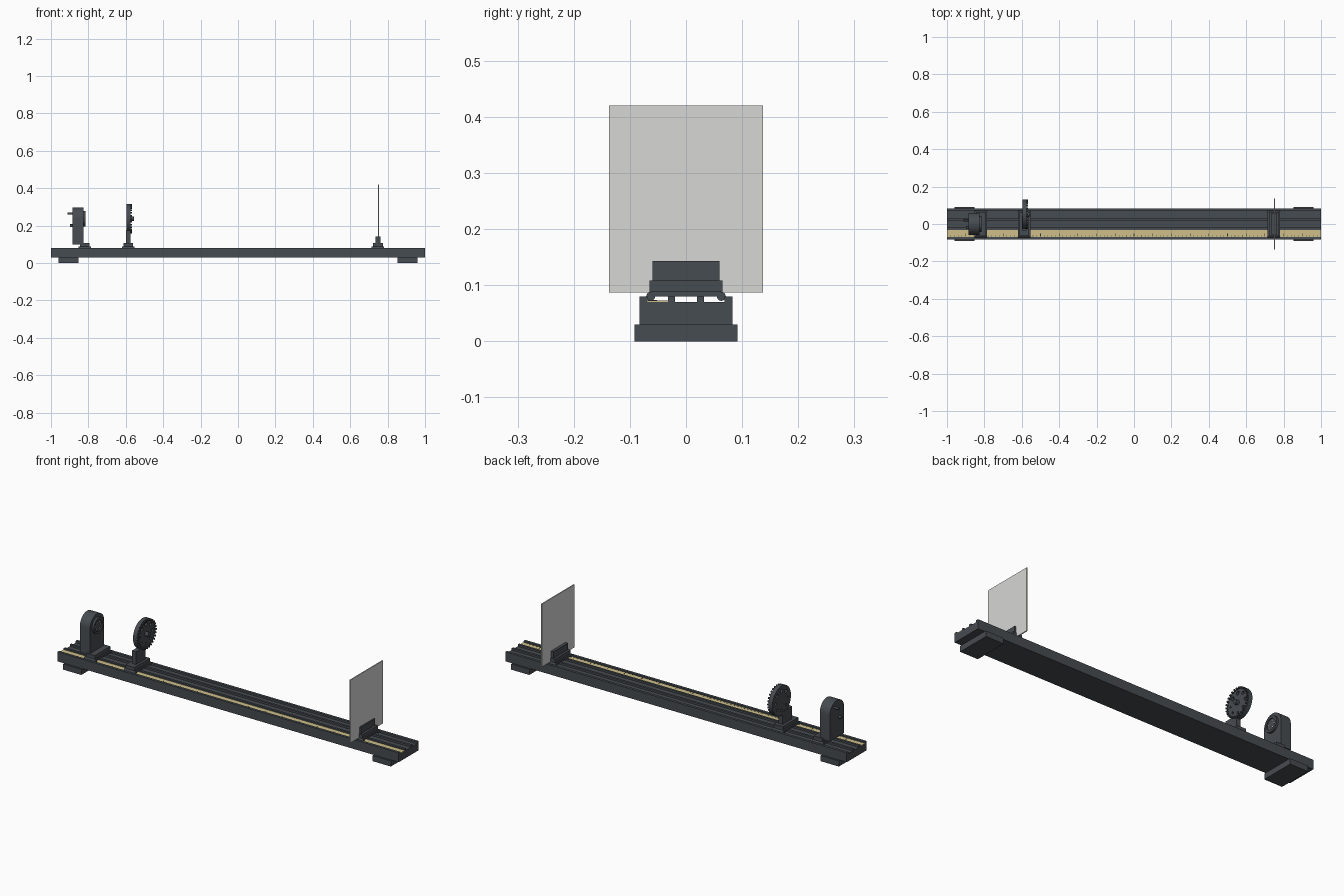
import bpy, bmesh, math
from mathutils import Matrix, Vector

old = bpy.data.objects.get("Cube")
if old:
    bpy.data.objects.remove(old)


def material(name, r, g, b):
    m = bpy.data.materials.new(name)
    m.use_nodes = True
    m.diffuse_color = (r, g, b, 1)
    bsdf = next(n for n in m.node_tree.nodes if n.type == 'BSDF_PRINCIPLED')
    bsdf.inputs["Base Color"].default_value = (r, g, b, 1)
    return m


DARK = material("anthracite", 0.062, 0.072, 0.082)
PALE = material("screen_white", 0.68, 0.69, 0.67)
TAPE = material("scale_yellow", 0.62, 0.52, 0.25)
INK = material("scale_ink", 0.03, 0.03, 0.025)
AXIS_Z = 0.237


def finish(name, bm, mat):
    bmesh.ops.recalc_face_normals(bm, faces=bm.faces)
    me = bpy.data.meshes.new(name)
    bm.to_mesh(me)
    bm.free()
    me.materials.append(mat)
    ob = bpy.data.objects.new(name, me)
    bpy.context.collection.objects.link(ob)
    return ob


def add_box(bm, x0, x1, y0, y1, z0, z1):
    centre = Vector((x0 + x1, y0 + y1, z0 + z1)) / 2
    m = Matrix.Translation(centre) @ Matrix.Diagonal((x1 - x0, y1 - y0, z1 - z0, 1))
    bmesh.ops.create_cube(bm, size=1, matrix=m)


def box(name, mat, *bounds):
    bm = bmesh.new()
    add_box(bm, *bounds)
    return finish(name, bm, mat)


def add_rod(bm, x0, x1, y, z, r, sides=32):
    # cylinder running along x
    m = Matrix.Translation(((x0 + x1) / 2, y, z)) @ Matrix.Rotation(math.pi / 2, 4, 'Y')
    bmesh.ops.create_cone(bm, cap_ends=True, segments=sides, radius1=r, radius2=r,
                          depth=x1 - x0, matrix=m)


def rod(name, mat, *spec):
    bm = bmesh.new()
    add_rod(bm, *spec)
    return finish(name, bm, mat)


def extrude(name, mat, profile, x0, x1):
    # push a (y, z) outline along x
    bm = bmesh.new()
    face = bm.faces.new([bm.verts.new((x0, y, z)) for y, z in profile])
    ext = bmesh.ops.extrude_face_region(bm, geom=[face])
    moved = [v for v in ext["geom"] if isinstance(v, bmesh.types.BMVert)]
    bmesh.ops.translate(bm, verts=moved, vec=(x1 - x0, 0, 0))
    return finish(name, bm, mat)


def arch(y_half, z0, zc, steps=20):
    pts = [(-y_half, z0), (y_half, z0)]
    for i in range(steps + 1):
        a = math.pi * i / steps
        pts.append((y_half * math.cos(a), zc + y_half * math.sin(a)))
    return pts


def smooth(ob):
    bpy.ops.object.select_all(action='DESELECT')
    ob.select_set(True)
    bpy.context.view_layer.objects.active = ob
    bpy.ops.object.shade_smooth_by_angle(angle=math.radians(30))


def cut(ob, cutter):
    mod = ob.modifiers.new("cut", 'BOOLEAN')
    mod.object = cutter
    mod.operation = 'DIFFERENCE'
    mod.solver = 'EXACT'
    cutter.hide_render = True
    cutter.hide_viewport = True
    cutter.display_type = 'WIRE'


# Ribbed rail: half profile from the outside in, mirrored
half = [(0.083, 0.03), (0.083, 0.08), (0.069, 0.08), (0.069, 0.07),
        (0.032, 0.07), (0.032, 0.08), (0.02, 0.08), (0.02, 0.07)]
extrude("rail", DARK, half + [(-y, z) for y, z in reversed(half)], -1, 1)

# Feet
for side, x in (("right", -0.907), ("left", 0.907)):
    box(side + "_foot", DARK, x - 0.053, x + 0.053, -0.092, 0.092, 0, 0.03)

# Measuring tape with graduation ticks
box("scale_tape", TAPE, -1, 1, -0.069, -0.032, 0.07, 0.073)
bm = bmesh.new()
for i in range(-49, 50):
    x = i * 0.02
    length = 0.016 if i % 5 == 0 else 0.006
    add_box(bm, x - 0.0015, x + 0.0015, -0.068, -0.068 + length, 0.073, 0.0736)
finish("scale_ticks", bm, INK)


# Sliding carriages
def carriage(name, x):
    bm = bmesh.new()
    add_box(bm, x - 0.033, x + 0.033, -0.062, 0.062, 0.08, 0.09)
    add_box(bm, x - 0.026, x + 0.026, -0.065, 0.065, 0.088, 0.108)
    finish(name + "_carriage", bm, DARK)
    for tag, s in (("front", -1), ("back", 1)):
        smooth(rod(name + "_" + tag + "_guide", DARK, x - 0.033, x + 0.033, s * 0.063, 0.08, 0.008, 16))


carriage("lamp", -0.82)
carriage("wheel", -0.587)
carriage("screen", 0.748)

# Lamp housing with front bezel and rear controls
smooth(extrude("lamp_housing", DARK, arch(0.06, 0.1, AXIS_Z), -0.885, -0.826))
bezel = rod("lamp_bezel", DARK, -0.826, -0.815, 0, AXIS_Z, 0.042)
smooth(bezel)
cut(bezel, rod("bezel_cutter", DARK, -0.821, -0.8, 0, AXIS_Z, 0.03))
bm = bmesh.new()
for i in range(6):
    a = i * math.pi / 3
    add_rod(bm, -0.822, -0.818, 0.02 * math.cos(a), AXIS_Z + 0.02 * math.sin(a), 0.003, 10)
finish("lamp_emitters", bm, PALE)
smooth(rod("lamp_socket", DARK, -0.911, -0.885, 0.02, 0.265, 0.006, 16))
smooth(rod("lamp_switch", DARK, -0.898, -0.885, -0.02, 0.2, 0.008, 16))

# Aperture wheel, offset so that its ring of holes crosses the lamp axis
WX0, WX1, WY, WR = -0.597, -0.575, 0.052, 0.078
wheel = rod("aperture_wheel", DARK, WX0, WX1, WY, AXIS_Z, WR, 64)
smooth(wheel)
holes, pegs = bmesh.new(), bmesh.new()
for i in range(8):
    a = math.pi + i * math.pi / 4
    add_rod(holes, WX0 - 0.02, WX1 + 0.02, WY + 0.052 * math.cos(a),
            AXIS_Z + 0.052 * math.sin(a), 0.005 + 0.0008 * i, 16)
cut(wheel, finish("wheel_hole_cutter", holes, DARK))
for i in range(28):
    a = i * math.tau / 28
    add_rod(pegs, WX1, WX1 + 0.009, WY + 0.073 * math.cos(a), AXIS_Z + 0.073 * math.sin(a), 0.005, 10)
finish("wheel_pegs", pegs, DARK)
smooth(rod("wheel_hub", DARK, WX1, WX1 + 0.018, WY, AXIS_Z, 0.012, 24))
box("wheel_post", DARK, WX0 - 0.001, WX1 + 0.001, -0.035, 0.045, 0.1, 0.175)

# Projection screen held in a clamp
box("screen_clamp", DARK, 0.734, 0.762, -0.06, 0.06, 0.108, 0.143)
box("projection_screen", PALE, 0.749, 0.755, -0.137, 0.137, 0.087, 0.42)
